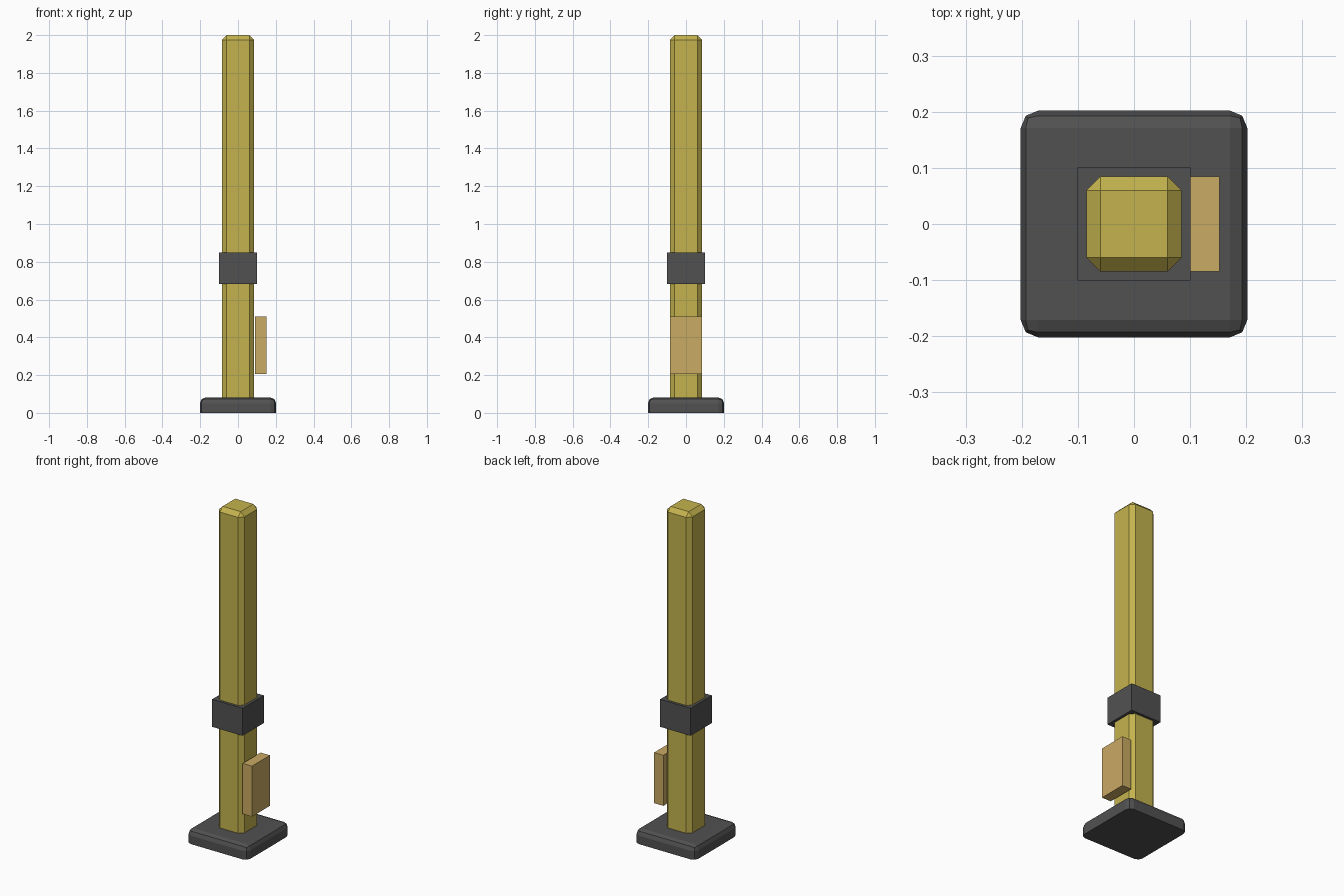
import bpy, bmesh
from mathutils import Vector

if "Cube" in bpy.data.objects:
    bpy.data.objects.remove(bpy.data.objects["Cube"])


def material(name, rgb):
    m = bpy.data.materials.new(name)
    m.diffuse_color = (*rgb, 1.0)
    m.use_nodes = True
    m.node_tree.nodes["Principled BSDF"].inputs["Base Color"].default_value = m.diffuse_color
    return m


YELLOW = material("post_yellow", (0.55, 0.45, 0.075))
DARK = material("dark_grey", (0.083, 0.083, 0.083))
TAN = material("tan", (0.59, 0.405, 0.127))


def box(name, low, high, mat, bevel=0.0, segments=1):
    """Box between two corners; bevels every edge except those on the bottom."""
    low, high = Vector(low), Vector(high)
    bm = bmesh.new()
    bmesh.ops.create_cube(bm, size=1)
    for v in bm.verts:
        v.co = Vector([low[i] + (v.co[i] + 0.5) * (high[i] - low[i]) for i in range(3)])
    if bevel:
        edges = [e for e in bm.edges if max(v.co.z for v in e.verts) > low.z + 1e-4]
        bmesh.ops.bevel(bm, geom=edges, offset=bevel, segments=segments,
                        profile=0.5, affect='EDGES', clamp_overlap=True)
    bmesh.ops.recalc_face_normals(bm, faces=bm.faces)
    me = bpy.data.meshes.new(name)
    bm.to_mesh(me)
    bm.free()
    me.materials.append(mat)
    ob = bpy.data.objects.new(name, me)
    bpy.context.collection.objects.link(ob)
    return ob


# Rounded foot plate
box("base", (-0.202, -0.202, 0), (0.202, 0.202, 0.082), DARK, 0.031, 2)
# Tall post with chamfered edges
box("post", (-0.085, -0.085, 0.04), (0.085, 0.085, 2.0), YELLOW, 0.025)
# Band around the post
box("collar", (-0.101, -0.101, 0.683), (0.101, 0.101, 0.848), DARK)
# Panel on the right side
box("side_panel", (0.091, -0.085, 0.206), (0.152, 0.085, 0.509), TAN)
